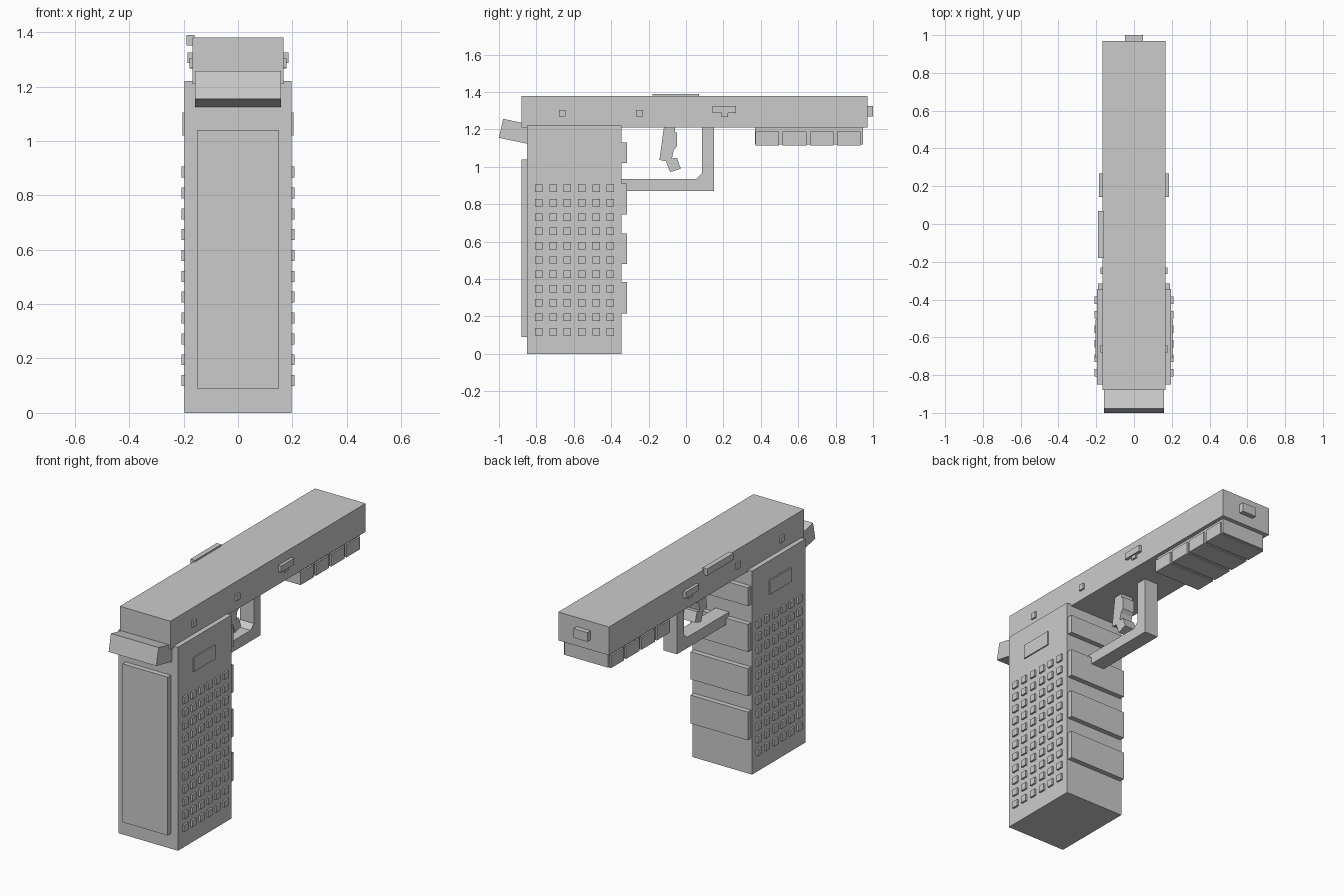
import bpy, bmesh

if "Cube" in bpy.data.objects:
    bpy.data.objects.remove(bpy.data.objects["Cube"])

grey = bpy.data.materials.new("plain_grey")
grey.diffuse_color = (0.6, 0.6, 0.6, 1)
grey.use_nodes = True
grey.node_tree.nodes["Principled BSDF"].inputs["Base Color"].default_value = grey.diffuse_color


def finish(name, bm):
    bmesh.ops.recalc_face_normals(bm, faces=bm.faces)
    mesh = bpy.data.meshes.new(name)
    bm.to_mesh(mesh)
    bm.free()
    mesh.materials.append(grey)
    ob = bpy.data.objects.new(name, mesh)
    bpy.context.collection.objects.link(ob)
    return ob


def add_box(bm, x, y, z):
    """Box from (min, max) pairs."""
    vs = bmesh.ops.create_cube(bm, size=1)["verts"]
    for v in vs:
        v.co = [(a + b) / 2 + c * (b - a) for (a, b), c in zip((x, y, z), v.co)]


def boxes(name, *items):
    bm = bmesh.new()
    for item in items:
        add_box(bm, *item)
    return finish(name, bm)


def both_sides(x0, x1, y, z):
    return [((x0, x1), y, z), ((-x1, -x0), y, z)]


def extrude_x(name, half, pts):
    """Side profile of (y, z) points extruded across x."""
    bm = bmesh.new()
    face = bm.faces.new([bm.verts.new((-half, y, z)) for y, z in pts])
    new = bmesh.ops.extrude_face_region(bm, geom=[face])["geom"]
    bmesh.ops.translate(bm, vec=(2 * half, 0, 0),
                        verts=[g for g in new if isinstance(g, bmesh.types.BMVert)])
    return finish(name, bm)


# Main blocks
boxes("grip", ((-0.197, 0.197), (-0.85, -0.345), (0, 1.22)))
boxes("slide", ((-0.168, 0.168), (-0.88, 0.97), (1.21, 1.38)))
boxes("muzzle", ((-0.047, 0.047), (0.96, 1.0), (1.27, 1.325)))
boxes("back_plate", ((-0.15, 0.15), (-0.88, -0.84), (0.09, 1.04)))
extrude_x("rear_tang", 0.158, [(-1.0, 1.155), (-0.83, 1.12), (-0.805, 1.22), (-0.978, 1.257)])

# Finger ridges on the forward face of the grip
boxes("finger_ridges", *[((-0.19, 0.19), (-0.355, -0.315), z) for z in
                         ((0.215, 0.385), (0.48, 0.645), (0.745, 0.91), (1.02, 1.13))])

# Stud grid and raised panel on each side of the grip
studs = []
for col in range(6):
    for row in range(11):
        y, z = -0.787 + 0.0766 * col, 0.119 + 0.0766 * row
        studs += both_sides(0.19, 0.208, (y - 0.02, y + 0.02), (z - 0.02, z + 0.02))
boxes("grip_studs", *studs)
boxes("grip_panels", *both_sides(0.19, 0.204, (-0.71, -0.505), (1.02, 1.105)))

# Slide details
pins = []
for y in (-0.662, -0.248):
    pins += both_sides(0.16, 0.178, (y - 0.018, y + 0.018), (1.268, 1.304))
boxes("slide_pins", *pins)
boxes("side_levers", *both_sides(0.16, 0.186, (0.142, 0.267), (1.287, 1.325)),
      *both_sides(0.16, 0.178, (0.19, 0.225), (1.266, 1.3)))
boxes("slide_catch", ((-0.19, -0.16), (-0.18, 0.07), (1.35, 1.39)))

# Under rail with four shallow segments
boxes("under_rail", ((-0.145, 0.145), (0.37, 0.945), (1.12, 1.215)))
boxes("rail_segments", *[((-0.155, 0.155), (0.372 + 0.145 * i, 0.498 + 0.145 * i), (1.115, 1.19))
                         for i in range(4)])

# Trigger guard and trigger
extrude_x("trigger_guard", 0.045, [(-0.36, 0.87), (0.15, 0.87), (0.15, 1.22), (0.085, 1.22),
                                   (0.085, 0.965), (0.055, 0.935), (-0.36, 0.935)])
extrude_x("trigger", 0.04, [(-0.117, 1.22), (-0.142, 1.037), (-0.107, 1.03), (-0.085, 0.972),
                            (-0.028, 0.99), (-0.048, 1.048), (-0.075, 1.045), (-0.065, 1.09),
                            (-0.048, 1.11), (-0.048, 1.184), (-0.06, 1.184), (-0.06, 1.22)])
